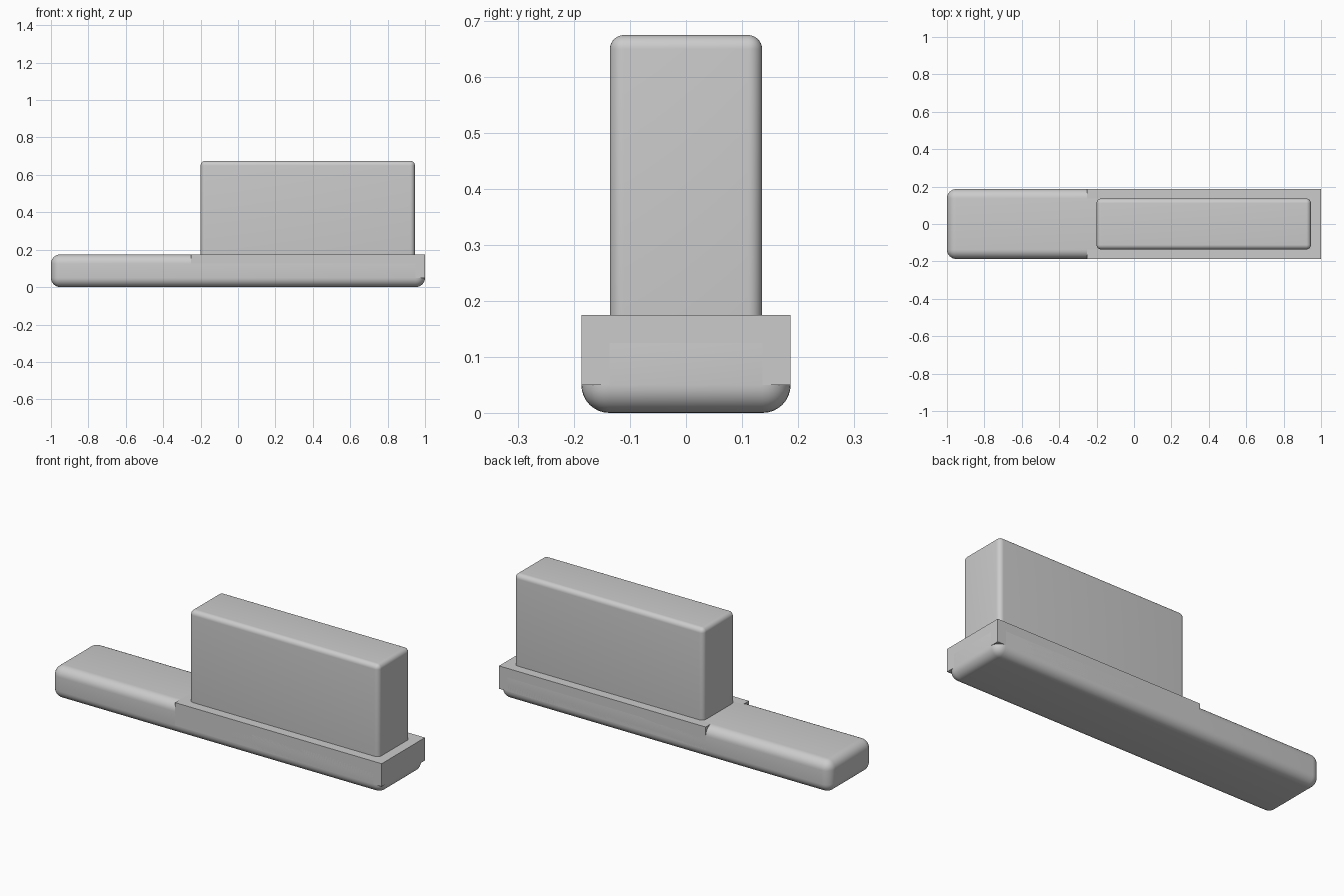
import bpy

default_cube = bpy.data.objects.get("Cube")
if default_cube:
    bpy.data.objects.remove(default_cube, do_unlink=True)

# Single grey finish
grey = bpy.data.materials.new("plain_grey")
grey.use_nodes = True
colour = (0.6, 0.6, 0.6, 1)
grey.diffuse_color = colour
grey.node_tree.nodes["Principled BSDF"].inputs["Base Color"].default_value = colour


def box(name, x, y, z, radius=0):
    """Box between (min, max) ranges, with optionally rounded edges."""
    ranges = (x, y, z)
    bpy.ops.mesh.primitive_cube_add(size=1, location=[(a + b) / 2 for a, b in ranges])
    obj = bpy.context.object
    obj.name = name
    obj.scale = [b - a for a, b in ranges]
    bpy.ops.object.transform_apply(location=False, rotation=False, scale=True)
    obj.data.materials.append(grey)
    if radius:
        bevel = obj.modifiers.new("rounded_edges", 'BEVEL')
        bevel.width = radius
        bevel.segments = 8
        bpy.ops.object.modifier_apply(modifier=bevel.name)
        bpy.ops.object.shade_smooth_by_angle()
    return obj


half_width = 0.187

# Long rounded slab
box("base_slab", (-1, 1), (-half_width, half_width), (0, 0.175), 0.05)
# Square-edged plate flush with the slab's sides and top
box("square_plate", (-0.25, 1), (-half_width, half_width), (0.05, 0.175))
# Tall rounded block seated in the plate
box("upper_block", (-0.2, 0.946), (-0.136, 0.136), (0.125, 0.675), 0.025)
